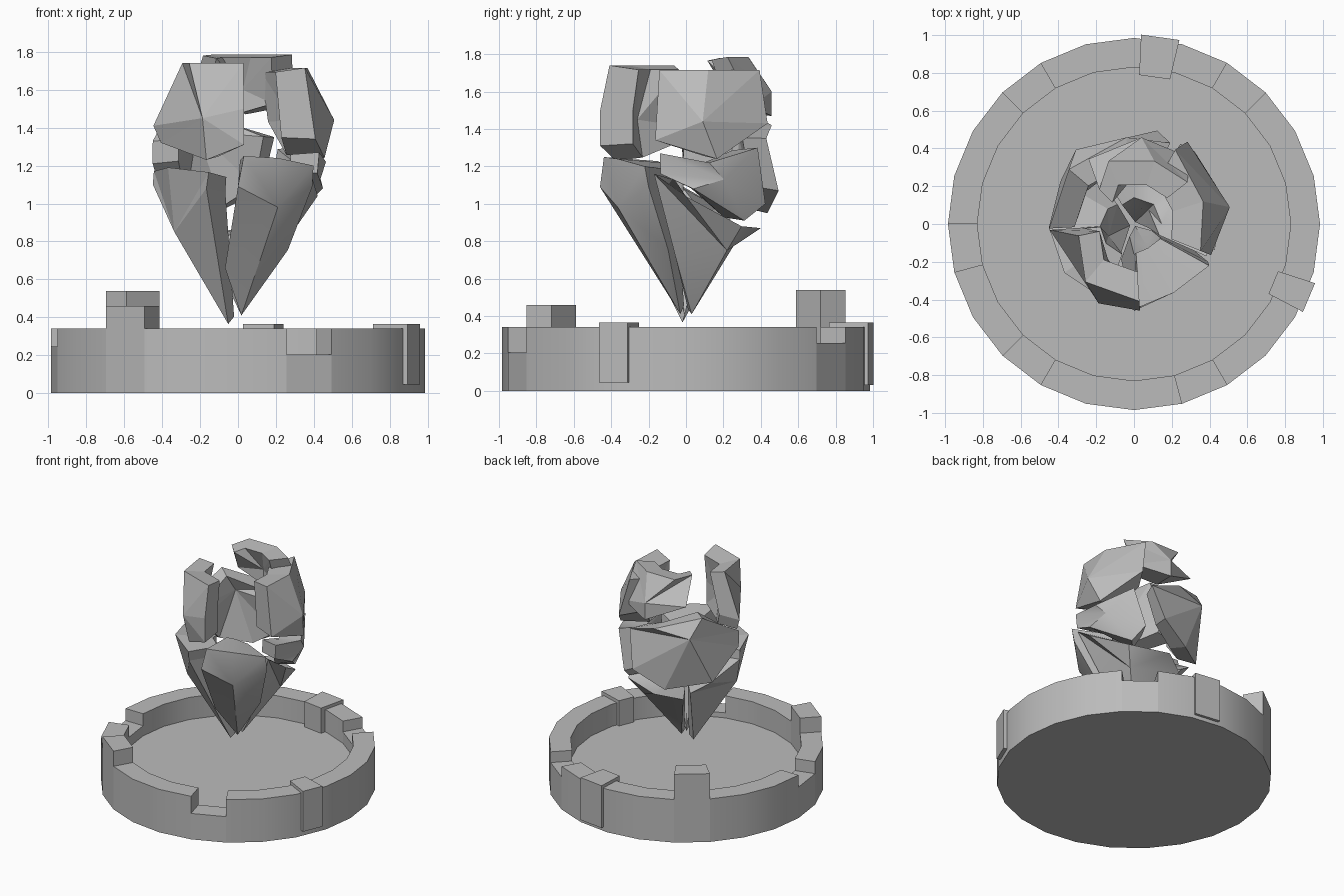
import bpy, bmesh, math
from mathutils import Vector

if "Cube" in bpy.data.objects:
    bpy.data.objects.remove(bpy.data.objects["Cube"])

stone = bpy.data.materials.new("grey stone")
stone.diffuse_color = (0.5, 0.5, 0.5, 1)
stone.use_nodes = True
stone.node_tree.nodes["Principled BSDF"].inputs["Base Color"].default_value = stone.diffuse_color


def polar(az, r, z):
    a = math.radians(az)
    return Vector((r * math.cos(a), r * math.sin(a), z))


def finish(name, bm, smooth=None):
    bmesh.ops.recalc_face_normals(bm, faces=bm.faces)
    me = bpy.data.meshes.new(name)
    bm.to_mesh(me)
    bm.free()
    me.materials.append(stone)
    ob = bpy.data.objects.new(name, me)
    bpy.context.collection.objects.link(ob)
    if smooth:
        bpy.context.view_layer.objects.active = ob
        ob.select_set(True)
        bpy.ops.object.shade_smooth_by_angle(angle=math.radians(smooth))
        ob.select_set(False)
    return ob


# Round tray: 24 wall segments, some raised as merlons, some cut as notches
def make_tray():
    n, outer, inner, floor = 24, 0.985, 0.83, 0.165
    heights = {3: 0.255, 8: 0.54, 12: 0.245, 15: 0.46, 19: 0.205}
    bm = bmesh.new()

    def face(*pts):
        bm.faces.new([bm.verts.new(p) for p in pts])

    tops = [heights.get(i, 0.34) for i in range(n)]
    for i, h in enumerate(tops):
        a, b = i * 15, (i + 1) * 15
        face(polar(a, outer, 0), polar(b, outer, 0), polar(b, outer, h), polar(a, outer, h))
        face(polar(b, inner, floor), polar(a, inner, floor), polar(a, inner, h), polar(b, inner, h))
        face(polar(a, inner, h), polar(a, outer, h), polar(b, outer, h), polar(b, inner, h))
        nxt = tops[(i + 1) % n]
        if nxt != h:
            q = [polar(b, inner, h), polar(b, outer, h), polar(b, outer, nxt), polar(b, inner, nxt)]
            face(*q)
    face(*[polar(-15 * i, outer, 0) for i in range(n)])
    face(*[polar(15 * i, inner, floor) for i in range(n)])
    bmesh.ops.remove_doubles(bm, verts=bm.verts, dist=0.0005)
    finish("tray", bm, 30)


make_tray()


# Tapered clamps straddling the rim
def make_clamp(name, az, r0, r1, w0, w1, z0, z1):
    bm = bmesh.new()
    rad = polar(az, 1, 0)
    side = polar(az + 90, 1, 0)
    for z in (z0, z1):
        for r, w in ((r0, w0), (r1, w1)):
            for s in (-0.5, 0.5):
                bm.verts.new(rad * r + side * (w * s) + Vector((0, 0, z)))
    bmesh.ops.convex_hull(bm, input=bm.verts)
    bmesh.ops.dissolve_limit(bm, angle_limit=0.02, verts=bm.verts, edges=bm.edges)
    finish(name, bm)


make_clamp("back_clamp", 82, 0.785, 0.998, 0.165, 0.205, 0.03, 0.365)
make_clamp("side_clamp", -22.8, 0.80, 1.005, 0.13, 0.165, 0.045, 0.365)


# Shards: an outline of (azimuth, radius, height) fanned to a peak, with a
# smaller copy nearer the axis as the inner wall
def make_shard(name, peak, outline, k, smooth=None):
    bm = bmesh.new()

    def inner(p):
        return polar(p[0], p[1] * k, p[2] + (peak[2] - p[2]) * 0.08)

    out = [bm.verts.new(polar(*p)) for p in outline]
    inn = [bm.verts.new(inner(p)) for p in outline]
    oc, ic = bm.verts.new(polar(*peak)), bm.verts.new(inner(peak))
    for i in range(len(out)):
        j = (i + 1) % len(out)
        bm.faces.new((out[i], out[j], oc))
        bm.faces.new((inn[j], inn[i], ic))
        bm.faces.new((out[j], out[i], inn[i], inn[j]))
    finish(name, bm, smooth)


make_shard("upper_left_shard", (246, 0.46, 1.45),
           [(274, 0.41, 1.74), (230, 0.40, 1.74), (192, 0.30, 1.74), (184, 0.447, 1.41),
            (188, 0.41, 1.32), (246, 0.41, 1.23), (274, 0.46, 1.31), (274, 0.46, 1.5)], 0.62)
make_shard("upper_right_shard", (10, 0.515, 1.44),
           [(338, 0.38, 1.715), (18, 0.385, 1.715), (61, 0.45, 1.715), (57, 0.52, 1.43),
            (20, 0.485, 1.24), (338, 0.44, 1.34)], 0.56)
make_shard("upper_back_shard", (85, 0.46, 1.6),
           [(135, 0.26, 1.78), (112, 0.36, 1.785), (72, 0.35, 1.785), (38, 0.36, 1.785),
            (50, 0.46, 1.52), (85, 0.46, 1.47), (125, 0.42, 1.6)], 0.62)
make_shard("middle_back_shard", (128, 0.50, 1.38),
           [(183, 0.45, 1.33), (140, 0.45, 1.52), (95, 0.46, 1.42), (66, 0.47, 1.35),
            (76, 0.51, 1.07), (105, 0.45, 0.95), (150, 0.45, 1.0), (182, 0.45, 1.21)], 0.7)
make_shard("middle_right_shard", (25, 0.48, 1.13),
           [(342, 0.45, 1.27), (15, 0.48, 1.22), (50, 0.50, 1.30), (60, 0.49, 1.0),
            (48, 0.42, 0.91), (5, 0.45, 1.08), (342, 0.44, 1.16)], 0.65, 45)
make_shard("lower_front_shard", (300, 0.42, 0.98),
           [(331, 0.455, 1.2), (300, 0.42, 1.24), (274, 0.44, 1.25), (270, 0.46, 1.09),
            (250, 0.20, 0.66), (300, 0.035, 0.41), (340, 0.28, 0.755), (333, 0.44, 1.09)], 0.35, 25)
make_shard("lower_left_shard", (205, 0.37, 0.85),
           [(249, 0.43, 1.165), (215, 0.45, 1.19), (185, 0.445, 1.17), (184, 0.45, 1.1),
            (150, 0.40, 0.97), (130, 0.34, 0.88), (200, 0.055, 0.365), (246, 0.41, 1.08)], 0.4)
make_shard("lower_back_shard", (45, 0.31, 0.75),
           [(336, 0.42, 1.16), (0, 0.42, 1.04), (45, 0.42, 0.88), (90, 0.40, 0.87),
            (122, 0.34, 0.83), (60, 0.035, 0.41), (345, 0.22, 0.72)], 0.35, 45)
